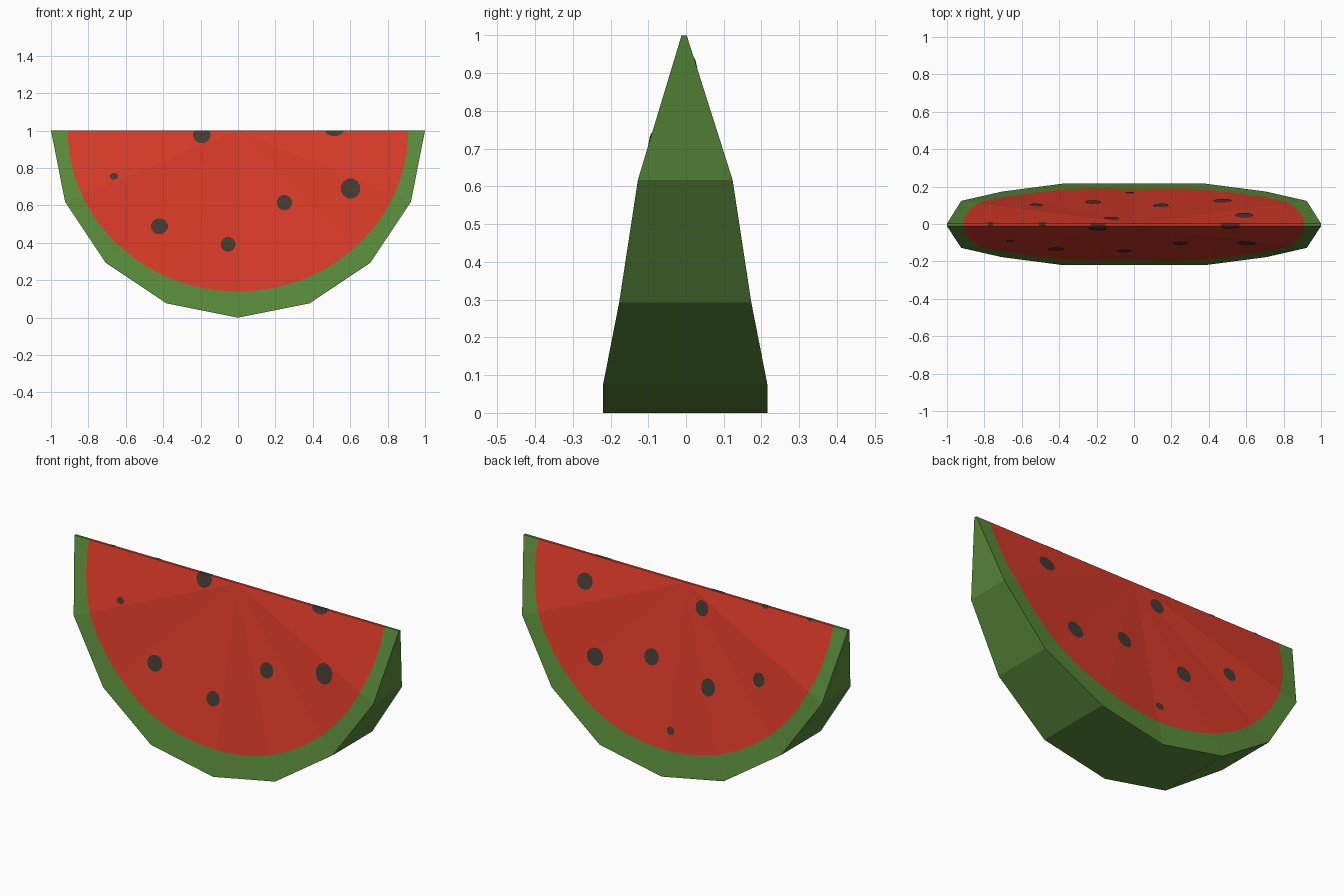
import bpy, bmesh, math

if "Cube" in bpy.data.objects:
    bpy.data.objects.remove(bpy.data.objects["Cube"])

STEP = math.pi / 8
COLS = 48                                   # columns along the half circle
HALF = [0.007, 0.1255, 0.175, 0.2175, 0.2175, 0.2175, 0.175, 0.1255, 0.007]
MID = [-0.005] + [-0.002] * 7 + [-0.005]


def material(name, rgb):
    m = bpy.data.materials.new(name)
    lin = [((c / 255 + 0.055) / 1.055) ** 2.4 for c in rgb]
    m.diffuse_color = (*lin, 1)
    m.use_nodes = True
    m.node_tree.nodes["Principled BSDF"].inputs["Base Color"].default_value = m.diffuse_color
    return m


green = material("rind green", (88, 138, 58))
red = material("flesh red", (214, 58, 40))
dark = material("seed brown", (66, 58, 50))


def finish(bm, name, mats):
    bmesh.ops.recalc_face_normals(bm, faces=bm.faces)
    me = bpy.data.meshes.new(name)
    bm.to_mesh(me)
    bm.free()
    for m in mats:
        me.materials.append(m)
    ob = bpy.data.objects.new(name, me)
    bpy.context.collection.objects.link(ob)
    return ob


def surface(x, d, s, lift=0.0):
    """Point on the cut face of side s (-1 front, 1 back), d below the top edge."""
    t, r = math.atan2(d, x), math.hypot(x, d)
    k = min(int(t / STEP + 1e-6), 7)
    u = r * math.sin((k + 1) * STEP - t) / math.sin(STEP)
    v = r * math.sin(t - k * STEP) / math.sin(STEP)
    tip = MID[0] + s * HALF[0]
    y = tip + u * (MID[k] + s * HALF[k] - tip) + v * (MID[k + 1] + s * HALF[k + 1] - tip)
    return (x, y + s * lift, 1 - d)


# Slice: flesh fan, rind border and faceted outer rind
bm = bmesh.new()
sides = {}
for s in (-1, 1):
    centre = bm.verts.new(surface(0, 0, s))
    inner, outer = [], []
    for j in range(COLS + 1):
        t = math.pi * j / COLS
        c, q = math.cos(t), max(0.0, math.sin(t))
        if j == COLS:
            q = 0.0
        ri = 1 / math.hypot(c / 0.91, q / 0.86)
        ro = math.cos(STEP / 2) / math.cos(t % STEP - STEP / 2) if j % 6 else 1.0
        inner.append(bm.verts.new(surface(ri * c, ri * q, s)))
        outer.append(bm.verts.new(surface(ro * c, ro * q, s)))
    for j in range(COLS):
        bm.faces.new((centre, inner[j], inner[j + 1])).material_index = 1
        bm.faces.new((inner[j], outer[j], outer[j + 1], inner[j + 1]))
    sides[s] = (centre, inner, outer)
(c0, i0, o0), (c1, i1, o1) = sides[-1], sides[1]
for j in range(COLS):
    bm.faces.new((o0[j], o0[j + 1], o1[j + 1], o1[j]))
for e in (0, COLS):                          # narrow top edge
    bm.faces.new((c0, i0[e], i1[e], c1)).material_index = 1
    bm.faces.new((i0[e], o0[e], o1[e], i1[e]))
finish(bm, "melon_slice", [green, red])


# Seeds: thin flush plates that follow the cut faces (x, z, half width, half height)
def seeds(name, s, spots):
    bm = bmesh.new()
    n = 12
    for x, z, rx, rz in spots:
        rings = []
        for f in (0.5, 1.0):
            ring = []
            for i in range(n):
                a = 2 * math.pi * (i + 0.5) / n
                d = max(0.0, 1 - z + f * rz * math.sin(a))
                ring.append(bm.verts.new(surface(x + f * rx * math.cos(a), d, s, 0.003)))
            rings.append(ring)
        mid = bm.verts.new(surface(x, max(0.0, 1 - z), s, 0.003))
        for i in range(n):
            k = (i + 1) % n
            bm.faces.new((mid, rings[0][i], rings[0][k]))
            bm.faces.new((rings[0][i], rings[1][i], rings[1][k], rings[0][k]))
    bmesh.ops.dissolve_degenerate(bm, dist=1e-5, edges=bm.edges)
    ob = finish(bm, name, [dark])
    # face all plates outwards
    for p in ob.data.polygons:
        if p.normal.y * s < 0:
            p.flip()


seeds("front_seeds", -1, [
    (-0.193, 0.979, 0.048, 0.048), (0.515, 1.0, 0.05, 0.03), (-0.663, 0.755, 0.022, 0.018),
    (-0.42, 0.488, 0.046, 0.043), (0.248, 0.615, 0.042, 0.042), (-0.053, 0.392, 0.04, 0.04),
    (0.602, 0.69, 0.053, 0.055)])
seeds("back_seeds", 1, [
    (0.59, 0.867, 0.048, 0.042), (-0.12, 0.9, 0.04, 0.042), (0.474, 0.507, 0.05, 0.046),
    (0.143, 0.585, 0.044, 0.044), (-0.218, 0.517, 0.044, 0.046), (-0.52, 0.635, 0.037, 0.038),
    (-0.022, 0.243, 0.024, 0.021), (-0.49, 1.0, 0.02, 0.012), (-0.767, 1.0, 0.015, 0.01)])

# Seed parts that show on the narrow top edge
bm = bmesh.new()
for x, w in ((-0.193, 0.04), (0.515, 0.05), (-0.49, 0.018), (-0.767, 0.014)):
    bm.faces.new([bm.verts.new((x + a * w, y, 1.001))
                  for a, y in ((-1, -0.012), (1, -0.012), (1, 0.002), (-1, 0.002))])
finish(bm, "top_seeds", [dark])
